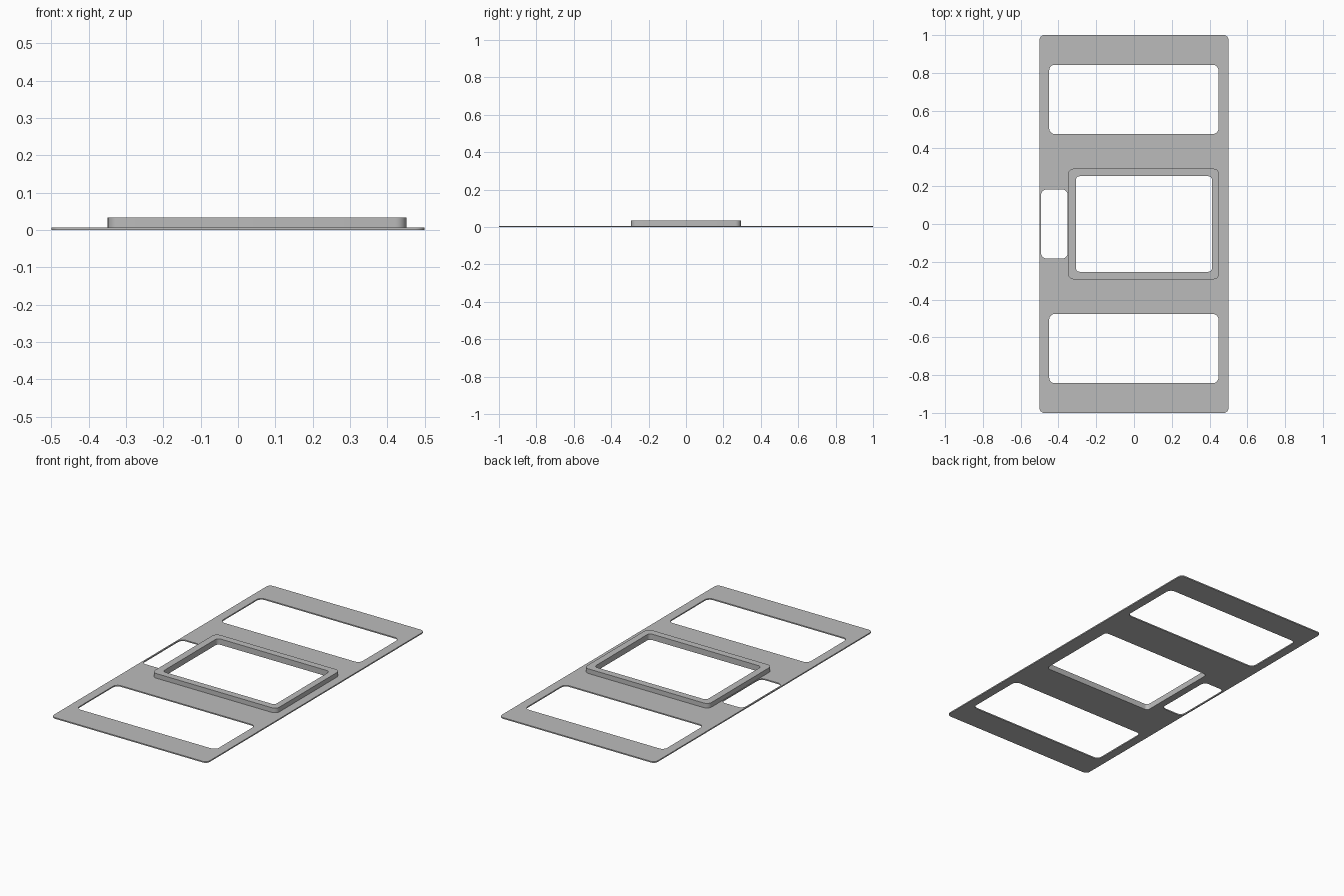
import bpy
import math

cube = bpy.data.objects.get("Cube")
if cube:
    bpy.data.objects.remove(cube, do_unlink=True)

grey = bpy.data.materials.new("plain grey")
grey.use_nodes = True
colour = (0.5, 0.5, 0.5, 1)
grey.diffuse_color = colour
grey.node_tree.nodes["Principled BSDF"].inputs["Base Color"].default_value = colour


def rounded_rect(x0, x1, y0, y1, r, steps=6):
    """Outline points of a rectangle with rounded corners."""
    corners = [(x1 - r, y1 - r), (x0 + r, y1 - r), (x0 + r, y0 + r), (x1 - r, y0 + r)]
    points = []
    for i, (cx, cy) in enumerate(corners):
        for k in range(steps + 1):
            a = math.pi / 2 * (i + k / steps)
            points.append((cx + r * math.cos(a), cy + r * math.sin(a)))
    return points


def cut_sheet(name, outlines, z0, z1):
    """Solid slab from an outer outline and its holes."""
    curve = bpy.data.curves.new(name, "CURVE")
    curve.dimensions = "2D"
    curve.fill_mode = "BOTH"
    curve.extrude = (z1 - z0) / 2
    for outline in outlines:
        points = rounded_rect(*outline)
        spline = curve.splines.new("POLY")
        spline.points.add(len(points) - 1)
        for point, (x, y) in zip(spline.points, points):
            point.co = (x, y, 0, 1)
        spline.use_cyclic_u = True
    obj = bpy.data.objects.new(name, curve)
    obj.location.z = (z0 + z1) / 2
    bpy.context.collection.objects.link(obj)
    bpy.ops.object.select_all(action="DESELECT")
    obj.select_set(True)
    bpy.context.view_layer.objects.active = obj
    bpy.ops.object.convert(target="MESH")
    obj = bpy.context.object
    obj.name = name
    # Weld the caps to the walls
    bpy.ops.object.mode_set(mode="EDIT")
    bpy.ops.mesh.select_all(action="SELECT")
    bpy.ops.mesh.remove_doubles(threshold=0.0001)
    bpy.ops.mesh.normals_make_consistent(inside=False)
    bpy.ops.object.mode_set(mode="OBJECT")
    bpy.ops.object.shade_smooth_by_angle(angle=math.radians(30))
    obj.data.materials.clear()
    obj.data.materials.append(grey)
    return obj


thickness = 0.007
opening = (-0.308, 0.413, -0.253, 0.253, 0.02)

# Flat plate with two wide windows, a side slot and the centre opening
cut_sheet("base_plate", [
    (-0.5, 0.5, -1, 1, 0.025),
    (-0.449, 0.447, 0.476, 0.843, 0.03),
    (-0.449, 0.447, -0.843, -0.476, 0.03),
    (-0.492, -0.351, -0.183, 0.183, 0.03),
    opening,
], 0, thickness)

# Raised rim around the centre opening
cut_sheet("raised_rim", [(-0.349, 0.451, -0.293, 0.293, 0.03), opening], thickness, 0.034)
